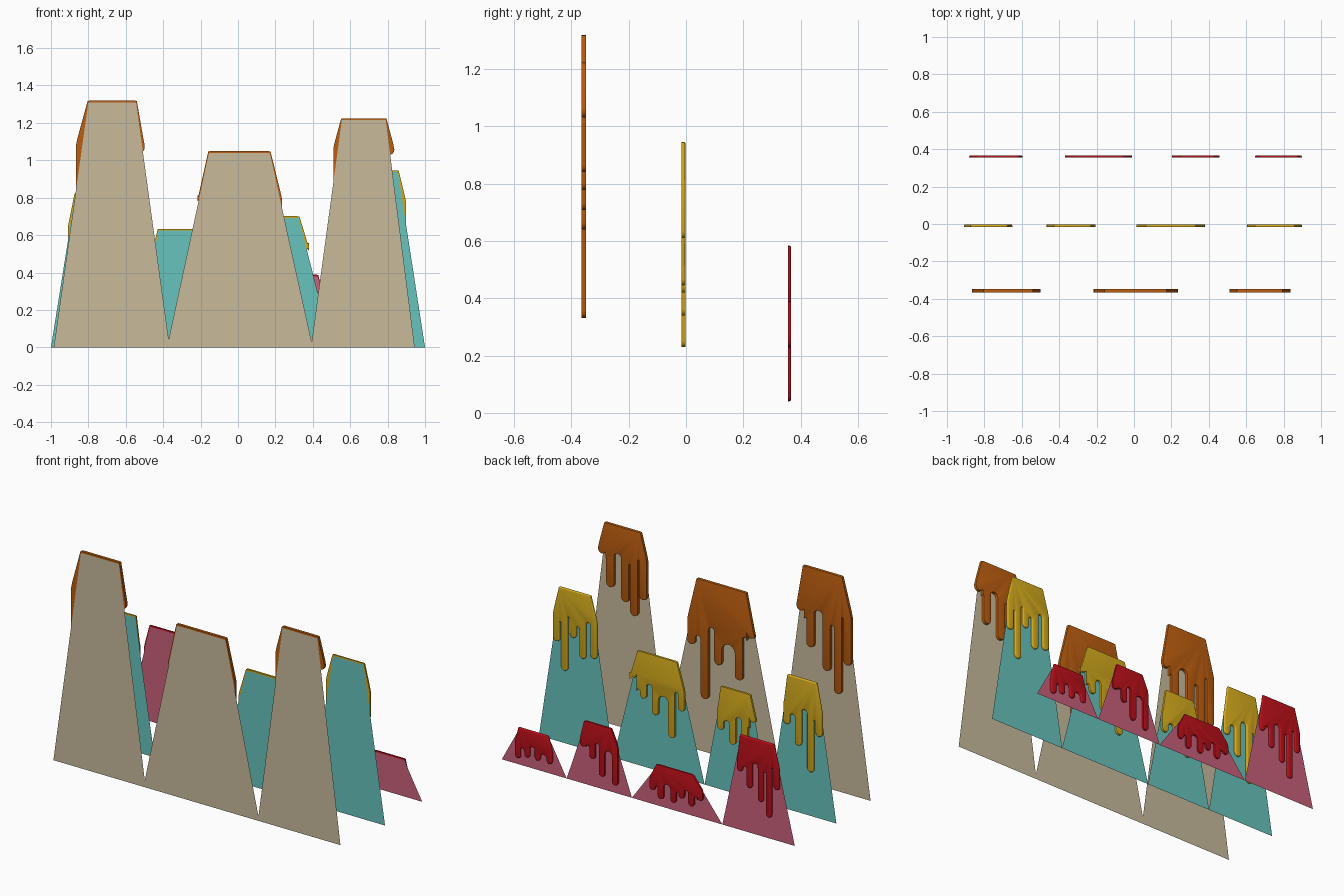
import bpy, bmesh, math

if "Cube" in bpy.data.objects:
    bpy.data.objects.remove(bpy.data.objects["Cube"])


def material(name, rgb):
    m = bpy.data.materials.new(name)
    m.diffuse_color = (*rgb, 1)
    m.use_nodes = True
    m.node_tree.nodes["Principled BSDF"].inputs["Base Color"].default_value = m.diffuse_color
    return m


def make_object(name, bm, mat):
    me = bpy.data.meshes.new(name)
    bm.to_mesh(me)
    bm.free()
    me.materials.append(mat)
    ob = bpy.data.objects.new(name, me)
    bpy.context.collection.objects.link(ob)
    return ob


def arc(cx, cz, r, a0, a1, n=7):
    return [(cx + r * math.cos(math.radians(a0 + (a1 - a0) * i / n)),
             cz + r * math.sin(math.radians(a0 + (a1 - a0) * i / n))) for i in range(n + 1)]


# flat paper-thin peak
def peak(name, y, b0, b1, t0, t1, h, mat):
    bm = bmesh.new()
    bm.faces.new([bm.verts.new((x, y, z)) for x, z in ((b0, 0), (b1, 0), (t1, h), (t0, h))])
    make_object(name, bm, mat)


# dripping cap: outline with rounded drips and arched gaps, rounded on the back
def drip_cap(name, y, t0, t1, h, body, drips, w, depth, mat):
    r = w / 2
    drips = sorted(drips, reverse=True)
    right, left = drips[0][0] + r, drips[-1][0] - r
    top, low = h + 0.009, h - body
    shoulder = h - 0.8 * body
    pts = [(t0 - 0.004, top - 0.002), (t0 + 0.006, top), (t1 - 0.006, top),
           (t1 + 0.004, top - 0.002), (right - 0.006, shoulder + 0.02), (right, shoulder - 0.01)]
    for i, (x, z) in enumerate(drips):
        pts += arc(x, z + r, r, 0, -180)
        if i < len(drips) - 1:
            nx = drips[i + 1][0]
            g = (x - nx - w) / 2
            gz = low + (0.12 if i % 2 else -0.12) * body
            pts += arc((x + nx) / 2, gz - g, g, 0, 180)
    pts += [(left, shoulder - 0.01), (left + 0.006, shoulder + 0.02)]
    bm = bmesh.new()
    front = bm.faces.new([bm.verts.new((x, y + 0.0006, z)) for x, z in pts])
    res = bmesh.ops.extrude_face_region(bm, geom=[front])
    back = [v for v in res["geom"] if isinstance(v, bmesh.types.BMVert)]
    bmesh.ops.translate(bm, verts=back, vec=(0, depth, 0))
    bs = set(back)
    rim = [e for e in bm.edges if e.verts[0] in bs and e.verts[1] in bs]
    bmesh.ops.bevel(bm, geom=rim, offset=depth * 0.6, segments=3, profile=0.5,
                    affect='EDGES', clamp_overlap=True)
    bmesh.ops.recalc_face_normals(bm, faces=bm.faces)
    ob = make_object(name, bm, mat)
    bpy.ops.object.select_all(action='DESELECT')
    ob.select_set(True)
    bpy.context.view_layer.objects.active = ob
    bpy.ops.object.shade_smooth_by_angle(angle=math.radians(40))


# peaks: base left/right, top left/right, height, cap depth, drips (x, bottom z)
front_row = [
    (-0.985, -0.365, -0.80, -0.545, 1.31, 0.27,
     [(-0.84, 0.79), (-0.775, 0.60), (-0.70, 0.72), (-0.59, 0.835), (-0.525, 1.04)]),
    (-0.38, 0.40, -0.155, 0.17, 1.04, 0.30,
     [(-0.19, 0.78), (-0.11, 0.505), (0.03, 0.56), (0.12, 0.33), (0.21, 0.64)]),
    (0.39, 0.945, 0.555, 0.79, 1.215, 0.18,
     [(0.535, 0.82), (0.594, 0.707), (0.655, 0.777), (0.755, 0.84), (0.81, 1.03)]),
]
middle_row = [
    (-1.0, -0.55, -0.87, -0.68, 0.815, 0.20,
     [(-0.888, 0.50), (-0.832, 0.27), (-0.75, 0.41), (-0.672, 0.52)]),
    (-0.55, -0.114, -0.425, -0.235, 0.625, 0.17,
     [(-0.445, 0.47), (-0.39, 0.27), (-0.31, 0.30), (-0.228, 0.37)]),
    (-0.114, 0.50, 0.068, 0.325, 0.692, 0.20,
     [(0.035, 0.41), (0.10, 0.23), (0.21, 0.34), (0.29, 0.42), (0.358, 0.53)]),
    (0.50, 1.0, 0.65, 0.855, 0.937, 0.18,
     [(0.625, 0.57), (0.70, 0.55), (0.765, 0.66), (0.822, 0.445), (0.876, 0.61)]),
]
back_row = [
    (-0.98, -0.493, -0.84, -0.62, 0.575, 0.16,
     [(-0.862, 0.31), (-0.81, 0.13), (-0.755, 0.21), (-0.68, 0.275), (-0.615, 0.36)]),
    (-0.493, 0.115, -0.30, -0.06, 0.245, 0.11,
     [(-0.35, 0.11), (-0.29, 0.06), (-0.225, 0.09), (-0.17, 0.05), (-0.085, 0.05), (-0.03, 0.09)]),
    (0.115, 0.554, 0.25, 0.425, 0.38, 0.12,
     [(0.222, 0.05), (0.31, 0.08), (0.375, 0.17), (0.438, 0.23)]),
    (0.554, 0.99, 0.675, 0.87, 0.22, 0.10,
     [(0.665, 0.06), (0.745, 0.06), (0.815, 0.06), (0.878, 0.04)]),
]

rows = [
    ("front", front_row, -0.366, 0.051, 0.017, (0.58, 0.50, 0.33), (0.50, 0.11, 0.005)),
    ("middle", middle_row, -0.016, 0.043, 0.013, (0.14, 0.55, 0.51), (0.65, 0.40, 0.012)),
    ("back", back_row, 0.355, 0.038, 0.011, (0.59, 0.12, 0.20), (0.50, 0.005, 0.01)),
]
for row, peaks, y, w, depth, peak_rgb, cap_rgb in rows:
    peak_mat = material(row + "_peak_colour", peak_rgb)
    cap_mat = material(row + "_drip_colour", cap_rgb)
    for i, (b0, b1, t0, t1, h, body, drips) in enumerate(peaks, 1):
        peak(f"{row}_peak_{i}", y, b0, b1, t0, t1, h, peak_mat)
        drip_cap(f"{row}_drip_cap_{i}", y, t0, t1, h, body, drips, w, depth, cap_mat)
